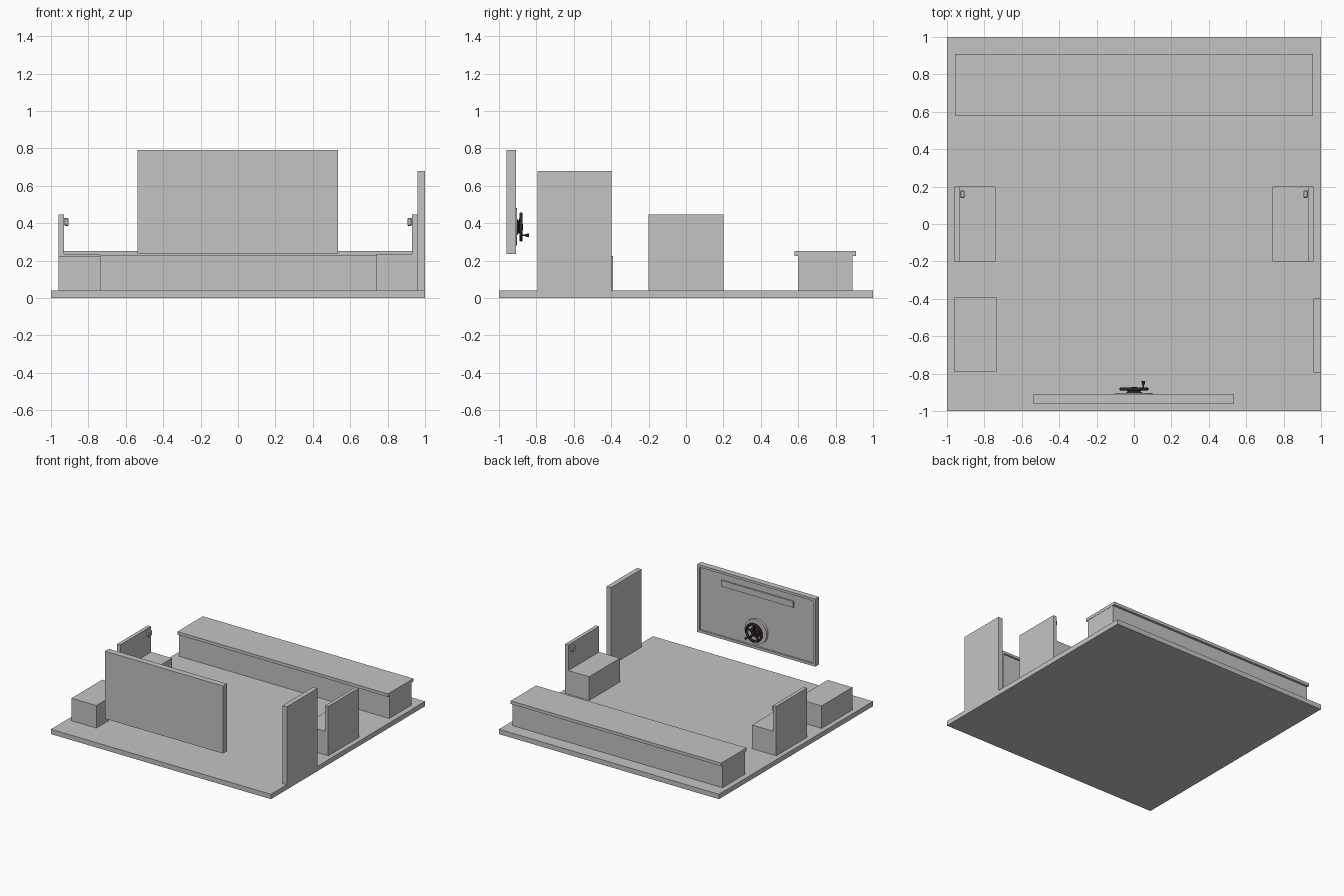
import bpy, math
from mathutils import Vector, Matrix

old = bpy.data.objects.get("Cube")
if old:
    bpy.data.objects.remove(old, do_unlink=True)


def material(name, rgb):
    m = bpy.data.materials.new(name)
    m.use_nodes = True
    m.diffuse_color = (*rgb, 1)
    m.node_tree.nodes["Principled BSDF"].inputs["Base Color"].default_value = (*rgb, 1)
    return m


grey = material("plain grey", (0.55, 0.55, 0.55))
dark = material("dark iron", (0.03, 0.018, 0.021))


def finish(name, mat, smooth=False):
    ob = bpy.context.object
    ob.name = name
    ob.data.materials.append(mat)
    if smooth:
        bpy.ops.object.shade_smooth_by_angle(angle=math.radians(40))
    return ob


def box(name, x, y, z, mat=grey):
    """Box from (min, max) pairs."""
    lo, hi = Vector((x[0], y[0], z[0])), Vector((x[1], y[1], z[1]))
    bpy.ops.mesh.primitive_cube_add(size=1)
    ob = finish(name, mat)
    ob.data.transform(Matrix.Translation((lo + hi) / 2) @ Matrix.Diagonal((*(hi - lo), 1)))
    return ob


def rod(name, start, end, r1, r2, mat, sides=24):
    """Round or tapered rod between two points."""
    a, b = Vector(start), Vector(end)
    bpy.ops.mesh.primitive_cone_add(vertices=sides, radius1=r1, radius2=r2, depth=(b - a).length)
    ob = finish(name, mat, True)
    ob.matrix_world = Matrix.Translation((a + b) / 2) @ (b - a).to_track_quat('Z', 'Y').to_matrix().to_4x4()
    return ob


# Floor slab
box("floor", (-1, 1), (-1, 1), (0, 0.04))

# Long bench with overhanging top
box("bench_base", (-0.955, 0.955), (0.6, 0.89), (0.04, 0.225))
box("bench_top", (-0.957, 0.957), (0.58, 0.91), (0.225, 0.25))

# Pair of side seats, each with an upright panel and a small hook block
for side, s in (("left", 1), ("right", -1)):
    def span(a, b):
        return sorted((s * a, s * b))
    box(side + "_seat", span(0.74, 0.93), (-0.2, 0.2), (0.04, 0.235))
    box(side + "_seat_back", span(0.93, 0.96), (-0.2, 0.2), (0.04, 0.445))
    hook = box(side + "_hook", span(0.905, 0.93), (0.14, 0.18), (0.385, 0.428))
    bevel = hook.modifiers.new("soft edges", 'BEVEL')
    bevel.width = 0.005

# Low cabinet and tall door panel near the front
box("cabinet", (-0.96, -0.735), (-0.79, -0.39), (0.04, 0.225))
box("door_panel", (0.96, 1), (-0.795, -0.397), (0.04, 0.68))

# Raised wall panel with a rim around its rear face
X, Z, Y, RIM = (-0.538, 0.535), (0.235, 0.79), (-0.96, -0.91), 0.02
box("wall_panel", X, (Y[0], -0.925), Z)
for name, x, z in (("bottom", X, (Z[0], Z[0] + RIM)), ("top", X, (Z[1] - RIM, Z[1])),
                   ("right", (X[0], X[0] + RIM), (Z[0] + RIM, Z[1] - RIM)),
                   ("left", (X[1] - RIM, X[1]), (Z[0] + RIM, Z[1] - RIM))):
    box("rim_" + name, x, (-0.925, Y[1]), z)
box("wall_bar", (-0.335, 0.32), (-0.925, -0.912), (0.665, 0.715))

# Round mounting plate and hub
C = Vector((0, 0, 0.38))


def at(y, radius=0.0, angle=0.0):
    return C + Vector((radius * math.cos(angle), y, radius * math.sin(angle)))


rod("mount_plate", at(-0.925), at(-0.904), 0.1, 0.1, grey, 40)
rod("wheel_collar", at(-0.904), at(-0.885), 0.045, 0.022, dark)
rod("wheel_hub", at(-0.885), at(-0.872), 0.02, 0.016, dark)

# Wheel ring, spokes and crank handle
bpy.ops.mesh.primitive_torus_add(major_radius=0.069, minor_radius=0.009, major_segments=40,
                                 minor_segments=10, location=at(-0.882), rotation=(math.pi / 2, 0, 0))
finish("wheel_ring", dark, True)
for i in range(5):
    angle = math.pi / 2 + i * math.tau / 5
    rod("wheel_spoke", at(-0.886, 0.012, angle), at(-0.882, 0.066, angle), 0.009, 0.007, dark, 10)
GRIP = math.radians(-42)
rod("handle_stem", at(-0.882, 0.067, GRIP), at(-0.862, 0.067, GRIP), 0.005, 0.005, dark, 12)
rod("handle_grip", at(-0.862, 0.067, GRIP), at(-0.84, 0.067, GRIP), 0.007, 0.009, dark, 12)
